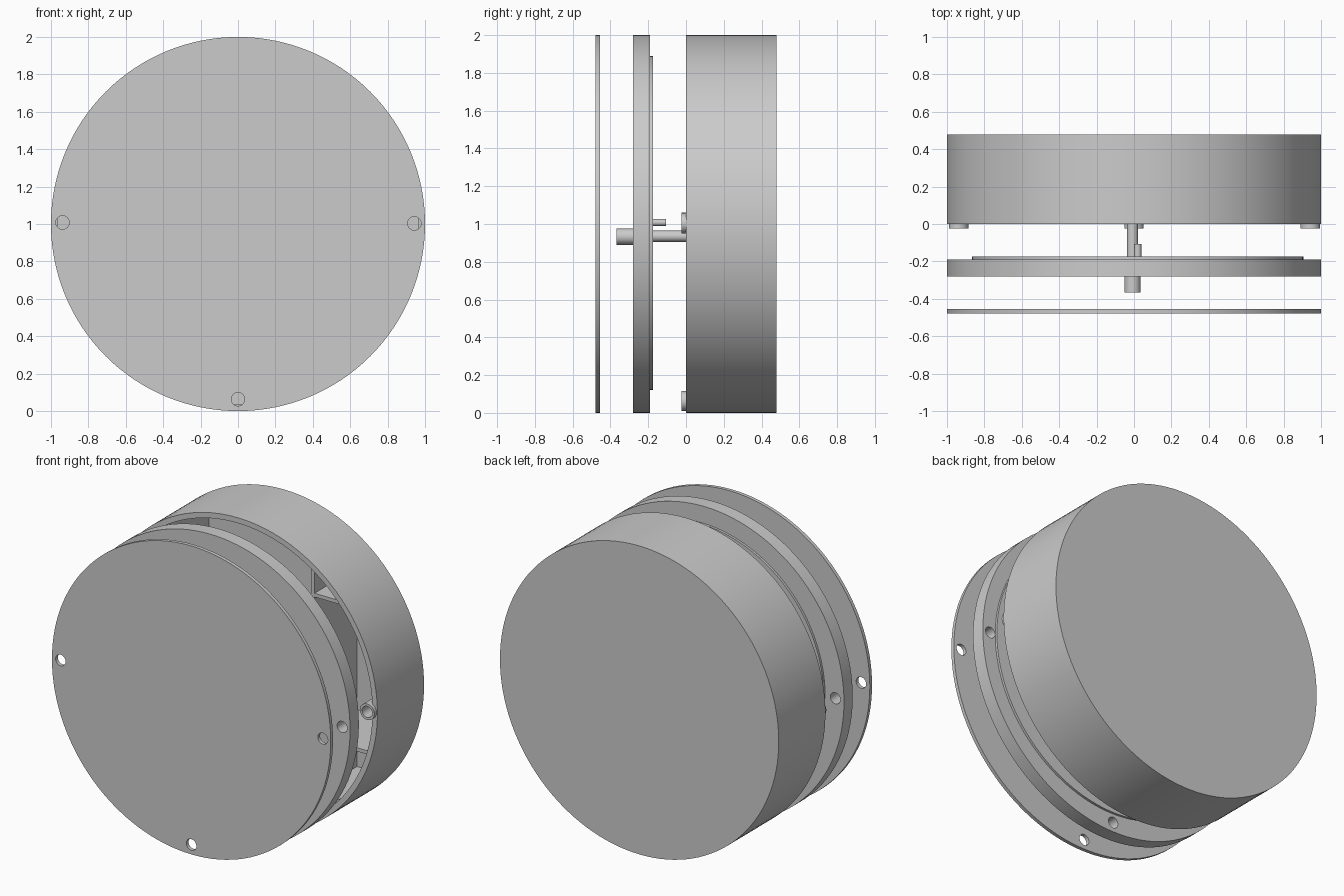
import bpy
from math import pi, radians, sqrt

if "Cube" in bpy.data.objects:
    bpy.data.objects.remove(bpy.data.objects["Cube"])

CZ = 1.0                                        # axis height
SCREWS = [(-0.938, 1.008), (0.943, 1.003), (0.0, 0.063)]


def cyl(name, x, z, y0, y1, r, n=32):
    """Cylinder along y from y0 to y1."""
    bpy.ops.mesh.primitive_cylinder_add(vertices=n, radius=r, depth=y1 - y0,
                                        location=(x, (y0 + y1) / 2, z),
                                        rotation=(pi / 2, 0, 0))
    ob = bpy.context.object
    ob.name = name
    return ob


def box(name, x0, x1, y0, y1, z0, z1):
    bpy.ops.mesh.primitive_cube_add(size=1, location=((x0 + x1) / 2, (y0 + y1) / 2, (z0 + z1) / 2))
    ob = bpy.context.object
    ob.name = name
    ob.scale = (x1 - x0, y1 - y0, z1 - z0)
    bpy.ops.object.transform_apply(location=False, rotation=False, scale=True)
    return ob


def cut(ob, cutter):
    """Subtract cutter from ob and delete it."""
    m = ob.modifiers.new("cut", 'BOOLEAN')
    m.operation, m.solver, m.object = 'DIFFERENCE', 'EXACT', cutter
    bpy.context.view_layer.objects.active = ob
    bpy.ops.object.modifier_apply(modifier=m.name)
    bpy.data.objects.remove(cutter, do_unlink=True)


# Front cover and middle plate, both with three screw holes
cover = cyl("front_cover", 0, CZ, -0.478, -0.455, 1.0, 128)
plate = cyl("middle_plate", 0, CZ, -0.28, -0.19, 1.0, 128)
for ob in (cover, plate):
    for x, z in SCREWS:
        cut(ob, cyl("hole", x, z, -0.6, -0.1, 0.036))

# Thin dial disc behind the plate with its axle pin
cyl("dial_disc", 0.02, 1.005, -0.19, -0.175, 0.885, 128)
cyl("axle_pin", 0.02, 1.008, -0.175, -0.107, 0.019)

# Drive shaft and knob
cyl("knob", -0.008, 0.933, -0.367, -0.28, 0.043)
cyl("drive_shaft", -0.008, 0.935, -0.19, 0.3, 0.03, 12)

# Rear housing: hollow drum, open at the front
housing = cyl("housing", 0, CZ, 0, 0.478, 1.0, 128)
cut(housing, cyl("cavity", 0, CZ, -0.1, 0.445, 0.965, 128))

# Screw bosses
for i, (x, z) in enumerate(SCREWS):
    boss = cyl(f"screw_boss_{i + 1}", x, z, -0.024, 0.45, 0.052)
    cut(boss, cyl("bore", x, z, -0.1, 0.4, 0.036))

# Internal shelves and dividers reaching the drum wall
for i, dz in enumerate((0.64, -0.28, -0.65)):
    w = sqrt(0.975 ** 2 - (abs(dz) + 0.01) ** 2)
    for s in (-1, 1):
        a, b = sorted((s * 0.53, s * w))
        box(f"shelf_{i + 1}_{'left' if s < 0 else 'right'}", a, b, 0.01, 0.45,
            CZ + dz - 0.012, CZ + dz + 0.012)
h = sqrt(0.975 ** 2 - 0.55 ** 2)
for s in (-1, 1):
    box(f"divider_{'left' if s < 0 else 'right'}", s * 0.53 - 0.012, s * 0.53 + 0.012,
        0.01, 0.45, CZ - h, CZ + h)

# Smooth round walls, keep rims crisp
for ob in bpy.data.objects:
    ob.select_set(ob.type == 'MESH')
bpy.ops.object.shade_smooth_by_angle(angle=radians(32))
